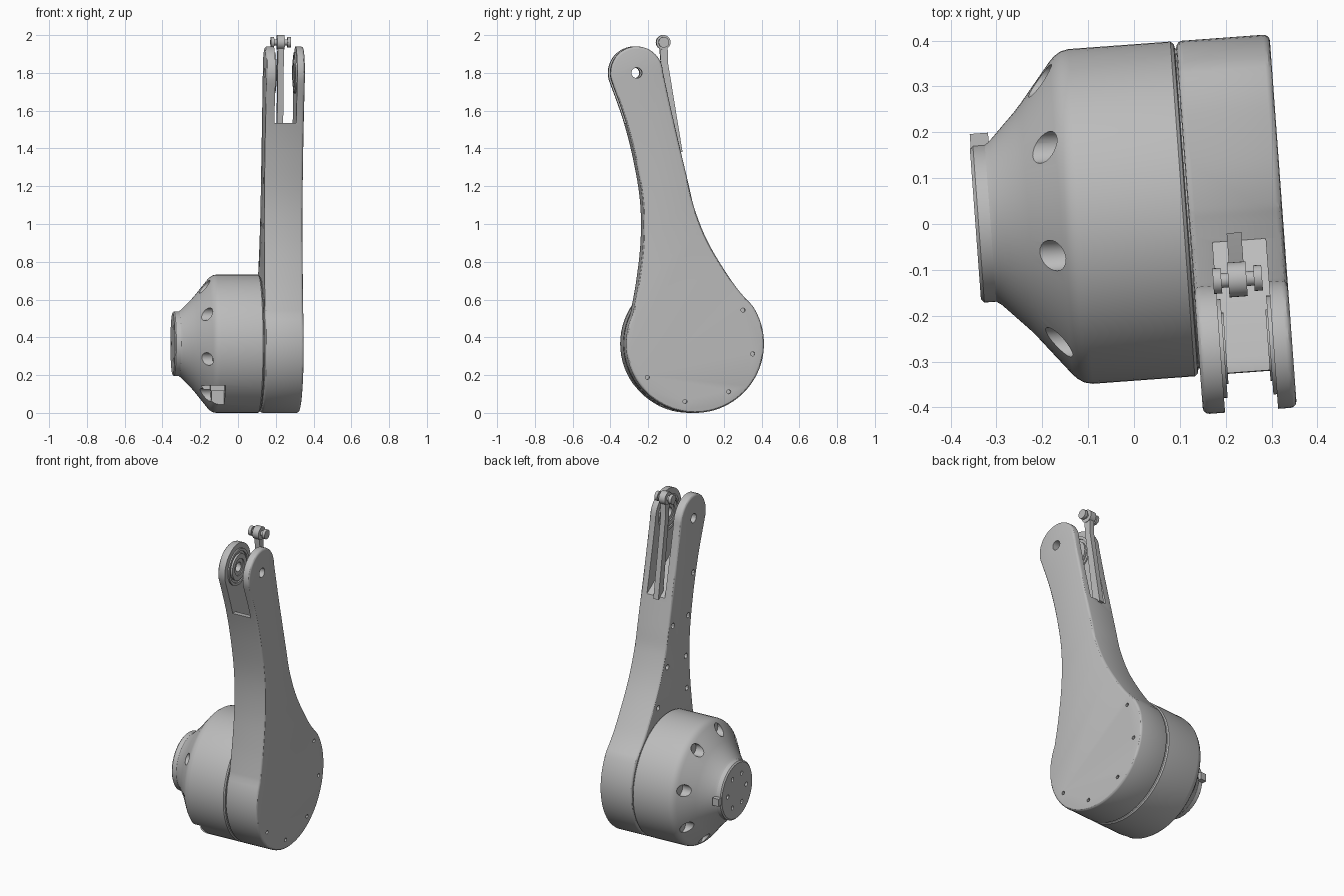
import bpy, bmesh
from math import sin, cos, radians, pi
from mathutils import Vector, Matrix

cube = bpy.data.objects.get("Cube")
if cube:
    bpy.data.objects.remove(cube)

grey = bpy.data.materials.new("plain grey")
grey.use_nodes = True
COLOUR = (0.5, 0.5, 0.5, 1)
grey.diffuse_color = COLOUR
grey.node_tree.nodes["Principled BSDF"].inputs["Base Color"].default_value = COLOUR

HUB = Vector((0.025, 0.366))      # y, z of the drum axis
PIVOT = Vector((-0.285, 1.8))     # y, z of the upper pivot
HUB_R, CAP_R = 0.366, 0.14
YAW = radians(4.2)


def on_circle(centre, r, deg):
    return centre + r * Vector((cos(radians(deg)), sin(radians(deg))))


def arc(centre, r, a, b, n):
    return [on_circle(centre, r, a + (b - a) * i / n) for i in range(n + 1)]


def spline(pts, n=6):
    """Catmull-Rom curve through the inner points, leaving out both ends."""
    out = []
    for p0, p1, p2, p3 in zip(pts, pts[1:], pts[2:], pts[3:]):
        for i in range(n):
            t = i / n
            out.append(0.5 * (2 * p1 + (p2 - p0) * t + (2 * p0 - 5 * p1 + 4 * p2 - p3) * t**2
                              + (3 * p1 - p0 - 3 * p2 + p3) * t**3))
    return out[1:]


def add_prism(bm, pts, x0, x1, bevel=0):
    """Extrude a y-z outline along x, with rounded rims if wanted."""
    verts = [bm.verts.new((x0, p[0], p[1])) for p in pts]
    base = bm.faces.new(verts)
    top = bmesh.ops.extrude_face_region(bm, geom=[base])["geom"]
    moved = [g for g in top if isinstance(g, bmesh.types.BMVert)]
    bmesh.ops.translate(bm, verts=moved, vec=(x1 - x0, 0, 0))
    bmesh.ops.recalc_face_normals(bm, faces=bm.faces[:])
    if bevel:
        rim = [e for e in bm.edges if abs(e.verts[0].co.x - e.verts[1].co.x) < 1e-6]
        bmesh.ops.bevel(bm, geom=rim, offset=bevel, segments=3, profile=0.5, affect='EDGES')


def add_disc(bm, centre, r, x0, x1, n=32):
    add_prism(bm, arc(centre, r, 0, 360 - 360 / n, n - 1), x0, x1)


def add_box(bm, lo, hi):
    add_prism(bm, [(lo[1], lo[2]), (hi[1], lo[2]), (hi[1], hi[2]), (lo[1], hi[2])], lo[0], hi[0])


def make(name, bm):
    mesh = bpy.data.meshes.new(name)
    bm.to_mesh(mesh)
    bm.free()
    obj = bpy.data.objects.new(name, mesh)
    bpy.context.collection.objects.link(obj)
    mesh.materials.append(grey)
    return obj


def select(obj):
    bpy.ops.object.select_all(action='DESELECT')
    obj.select_set(True)
    bpy.context.view_layer.objects.active = obj


def cut(obj, bm):
    cutter = make("cutter", bm)
    mod = obj.modifiers.new("cut", 'BOOLEAN')
    mod.operation, mod.solver, mod.object = 'DIFFERENCE', 'EXACT', cutter
    select(obj)
    bpy.ops.object.modifier_apply(modifier=mod.name)
    bpy.data.objects.remove(cutter)


def finish(obj):
    select(obj)
    bpy.ops.object.shade_smooth_by_angle(angle=radians(30))
    obj.rotation_euler.z = YAW


# Arm: round cap, flowing sides and round base in one outline
cap = arc(PIVOT, CAP_R, 195, 2, 24)
base = arc(HUB, HUB_R, 33, -205, 56)
back = [Vector(p) for p in [(-.094, 1.57), (-.014, 1.23), (.026, 1.07), (.103, .886), (.236, .675)]]
front = [Vector(p) for p in [(-.274, .70), (-.251, .91), (-.254, 1.12), (-.289, 1.335), (-.344, 1.55)]]
outline = (cap + spline([cap[-2], cap[-1]] + back + base[:2])
           + base + spline([base[-2], base[-1]] + front + cap[:2]))
bm = bmesh.new()
add_prism(bm, outline, 0.12, 0.325, bevel=0.014)
arm = make("arm", bm)

# Fork slot with a floor that drops towards the back
bm = bmesh.new()
add_prism(bm, [(-.6, 1.535), (-.31, 1.535), (-.05, 1.39), (.2, 1.39), (.2, 2.2), (-.6, 2.2)], 0.168, 0.284)
cut(arm, bm)

# Pivot hole and small screw holes
bm = bmesh.new()
add_disc(bm, PIVOT, 0.028, 0, 0.4, 24)
for k in range(5):
    add_disc(bm, on_circle(HUB, 0.31, 35 - 45 * k), 0.011, 0.3, 0.4, 12)
for y, z in [(-.28, 1.47), (-.225, 1.23), (-.2, .99), (-.21, .79), (-.06, 1.23), (.0, 1.0), (.1, .79)]:
    add_disc(bm, Vector((y, z)), 0.016, 0, 0.15, 12)
cut(arm, bm)
finish(arm)

# Motor housing: a turned profile about the drum axis
profile = [(-.345, 0), (-.345, .164), (-.338, .172), (-.312, .172), (-.3, .18), (-.243, .238),
           (-.228, .255), (-.158, .342), (-.147, .353), (-.133, .362), (-.115, HUB_R),
           (.108, HUB_R), (.115, .36), (.117, .35), (.125, .35), (.125, 0)]
bm = bmesh.new()
verts = [bm.verts.new((x, HUB.x, HUB.y + r)) for x, r in profile]
edges = [bm.edges.new(pair) for pair in zip(verts, verts[1:])]
bmesh.ops.spin(bm, geom=verts + edges, cent=(0, *HUB), axis=(1, 0, 0), angle=2 * pi, steps=72)
bmesh.ops.remove_doubles(bm, verts=bm.verts[:], dist=1e-4)
bmesh.ops.recalc_face_normals(bm, faces=bm.faces[:])
housing = make("motor_housing", bm)

# Screw pockets round the shoulder, and screw holes in the end face
bm = bmesh.new()
for k in range(8):
    add_disc(bm, on_circle(HUB, 0.312, 60 + 45 * k), 0.034, -0.3, -0.152, 24)
for k in range(6):
    add_disc(bm, on_circle(HUB, 0.1, 60 * k), 0.013, -0.4, -0.325, 12)
cut(housing, bm)

# Connector notch low on the front
bm = bmesh.new()
add_box(bm, (-0.32, -0.4, -0.1), (-0.085, -0.15, 0.145))
cut(housing, bm)
finish(housing)

# Connector in the notch
bm = bmesh.new()
add_box(bm, (-0.16, -0.19, 0.115), (-0.08, -0.14, 0.15))
finish(make("connector", bm))

# Locating tab beside the end face
bm = bmesh.new()
add_box(bm, (-0.343, 0.165, 0.345), (-0.303, 0.222, 0.39))
finish(make("end_tab", bm))


# Stepped bearing rings on the inner fork faces
def ring(bm, outer, inner, x0, x1, n=40):
    loops = [[bm.verts.new((x, *on_circle(PIVOT, r, 360 * i / n))) for i in range(n)]
             for x, r in [(x0, outer), (x1, outer), (x1, inner), (x0, inner)]]
    for a, b in zip(loops, loops[1:] + loops[:1]):
        for i in range(n):
            j = (i + 1) % n
            bm.faces.new((a[i], a[j], b[j], b[i]))
    bmesh.ops.recalc_face_normals(bm, faces=bm.faces[:])


for side, x, d in [("right", 0.168, 1), ("left", 0.284, -1)]:
    bm = bmesh.new()
    for outer, inner, depth in [(.108, .092, .008), (.078, .05, .012), (.05, .028, .006)]:
        ring(bm, outer, inner, x - 0.002 * d, x + depth * d)
    finish(make(side + "_bearing", bm))

# Push rod rising at the back of the slot, with an eye and a pin
EYE = Vector((-0.137, 1.962))
bm = bmesh.new()
add_prism(bm, [EYE + Vector((-.022, 0)), EYE + Vector((.022, 0)), (-.112, 1.85), (-.035, 1.38),
               (-.085, 1.38), (-.15, 1.85)], 0.2, 0.232)
finish(make("push_rod", bm))
bm = bmesh.new()
add_disc(bm, EYE, 0.038, 0.196, 0.236)
finish(make("rod_eye", bm))
bm = bmesh.new()
add_disc(bm, EYE, 0.016, 0.165, 0.268, 20)
for x in (0.163, 0.252):
    add_disc(bm, EYE, 0.028, x, x + 0.018, 24)
finish(make("rod_pin", bm))
